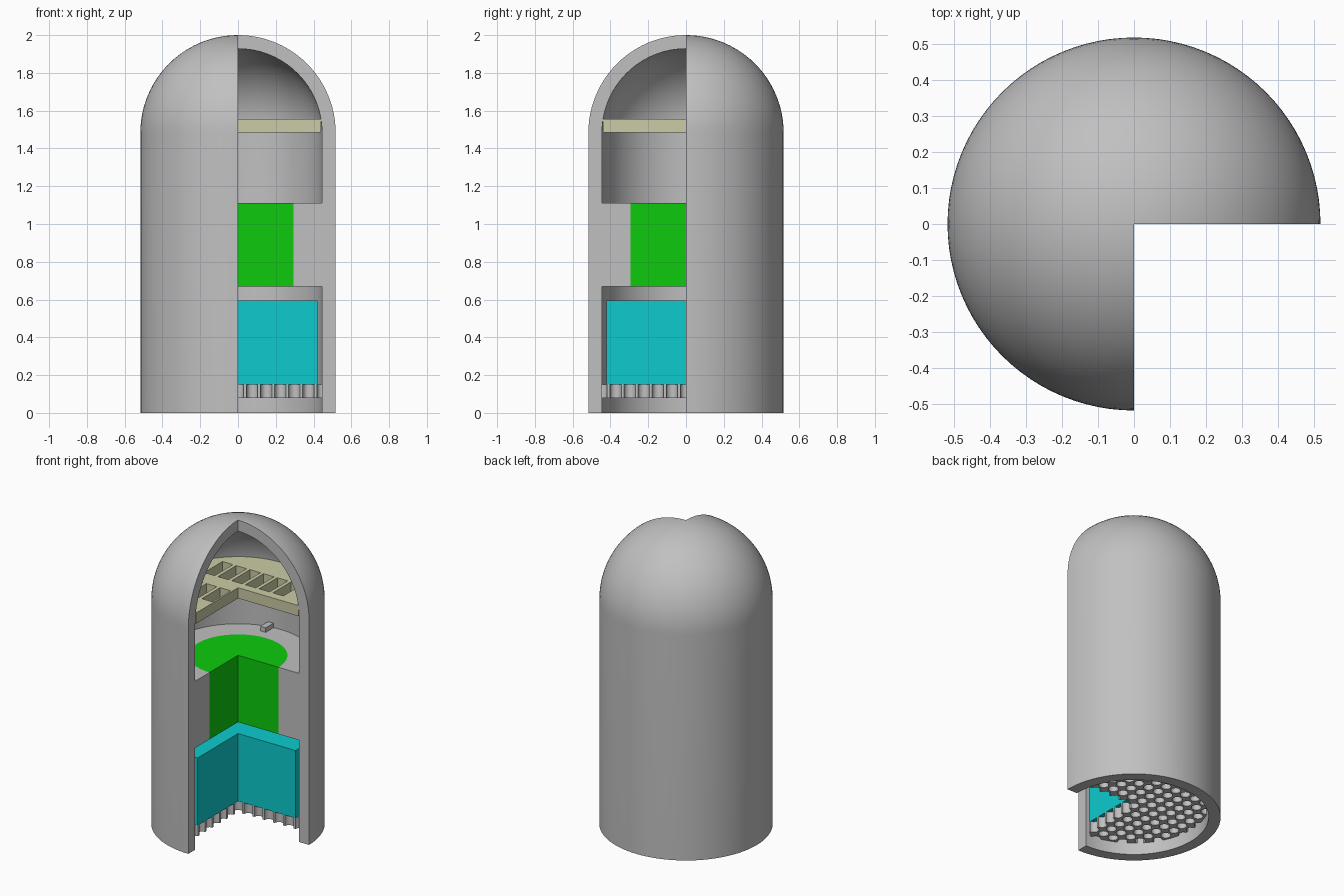
import bpy, bmesh
from math import sin, cos, pi, radians, hypot
from mathutils import Matrix

cube = bpy.data.objects.get("Cube")
if cube:
    bpy.data.objects.remove(cube, do_unlink=True)

R_OUT, R_IN, SPRING = 0.517, 0.445, 1.483
SEGMENTS = 72


def material(name, rgb):
    m = bpy.data.materials.new(name)
    m.use_nodes = True
    m.diffuse_color = (*rgb, 1)
    m.node_tree.nodes["Principled BSDF"].inputs["Base Color"].default_value = (*rgb, 1)
    return m


grey = material("grey", (0.53, 0.53, 0.53))
green = material("green", (0.004, 0.6, 0.004))
cyan = material("cyan", (0.004, 0.6, 0.62))
cream = material("cream", (0.6, 0.6, 0.38))


def make_object(name, bm, mat=None):
    bmesh.ops.recalc_face_normals(bm, faces=bm.faces)
    me = bpy.data.meshes.new(name)
    bm.to_mesh(me)
    bm.free()
    ob = bpy.data.objects.new(name, me)
    bpy.context.collection.objects.link(ob)
    if mat:
        me.materials.append(mat)
    return ob


def smooth(ob):
    bpy.ops.object.select_all(action="DESELECT")
    ob.select_set(True)
    bpy.context.view_layer.objects.active = ob
    bpy.ops.object.shade_smooth_by_angle(angle=radians(30))


def lathe(name, profile, mat):
    """Turn a closed (radius, z) outline through three quarters of a circle."""
    bm = bmesh.new()
    axis = {i: bm.verts.new((0, 0, z)) for i, (r, z) in enumerate(profile) if r < 1e-6}
    rings = []
    for s in range(SEGMENTS + 1):
        a = 1.5 * pi * s / SEGMENTS
        rings.append([axis.get(i) or bm.verts.new((r * cos(a), r * sin(a), z))
                      for i, (r, z) in enumerate(profile)])
    n = len(profile)
    for a, b in zip(rings, rings[1:]):
        for i in range(n):
            j = (i + 1) % n
            corners = list(dict.fromkeys((a[i], a[j], b[j], b[i])))
            if len(corners) > 2:
                bm.faces.new(corners)
    bm.faces.new(rings[0])
    bm.faces.new(rings[-1])
    return make_object(name, bm, mat)


def disc(name, radius, z0, z1, mat):
    return lathe(name, [(0, z0), (radius, z0), (radius, z1), (0, z1)], mat)


def box(bm, x0, x1, y0, y1, z0, z1):
    bmesh.ops.create_cube(bm, size=1, matrix=Matrix.Translation(
        ((x0 + x1) / 2, (y0 + y1) / 2, (z0 + z1) / 2))
        @ Matrix.Diagonal((x1 - x0, y1 - y0, z1 - z0, 1)))


def cut(ob, bm):
    cutter = make_object("cutter", bm)
    cutter.hide_render = True
    mod = ob.modifiers.new("holes", "BOOLEAN")
    mod.operation, mod.solver, mod.object = "DIFFERENCE", "EXACT", cutter
    bpy.context.view_layer.objects.active = ob
    bpy.ops.object.modifier_apply(modifier=mod.name)
    bpy.data.objects.remove(cutter, do_unlink=True)


def arc(radius, steps=24):
    return [(radius * cos(pi / 2 * i / steps) if i < steps else 0,
             SPRING + radius * sin(pi / 2 * i / steps)) for i in range(steps + 1)]


# Domed shell with a thick collar around the core
CORE, LOW, HIGH = 0.295, 0.67, 1.11
shell = lathe("shell", [(R_OUT, 0)] + arc(R_OUT) + arc(R_IN)[::-1]
              + [(R_IN, HIGH), (CORE, HIGH), (CORE, LOW), (R_IN, LOW), (R_IN, 0)], grey)
smooth(shell)

# Solid core and lower block
smooth(disc("core", CORE, LOW, HIGH, green))
smooth(disc("lower_block", 0.42, 0.15, 0.595, cyan))

# Small tab on the collar
bm = bmesh.new()
box(bm, -0.09, -0.05, 0.36, 0.44, HIGH, HIGH + 0.03)
make_object("collar_tab", bm, grey)

# Base plate drilled on a square grid
plate = disc("perforated_base", R_IN, 0.078, 0.15, grey)
bm = bmesh.new()
PITCH = 0.0745
for i in range(-6, 7):
    for j in range(-6, 7):
        x, y = i * PITCH, j * PITCH
        if hypot(x, y) < 0.46:
            bmesh.ops.create_cone(bm, cap_ends=True, segments=20, radius1=0.03, radius2=0.03,
                                  depth=0.2, matrix=Matrix.Translation((x, y, 0.114)))
cut(plate, bm)
smooth(plate)

# Upper grate with two rows of slots either side of a central bar
grate = disc("upper_grate", 0.439, 1.485, 1.555, cream)
bm = bmesh.new()
for k in range(4):
    x0 = 0.012 + 0.1 * k
    for side in (-1, 1):
        for row in (-1, 1):
            if side > 0 and row < 0:
                continue
            xs = sorted((side * x0, side * (x0 + 0.076)))
            ys = sorted((row * 0.06, row * 0.25))
            if hypot(x0 + 0.076, 0.25) < 0.46:
                box(bm, *xs, *ys, 1.4, 1.65)
cut(grate, bm)
smooth(grate)
